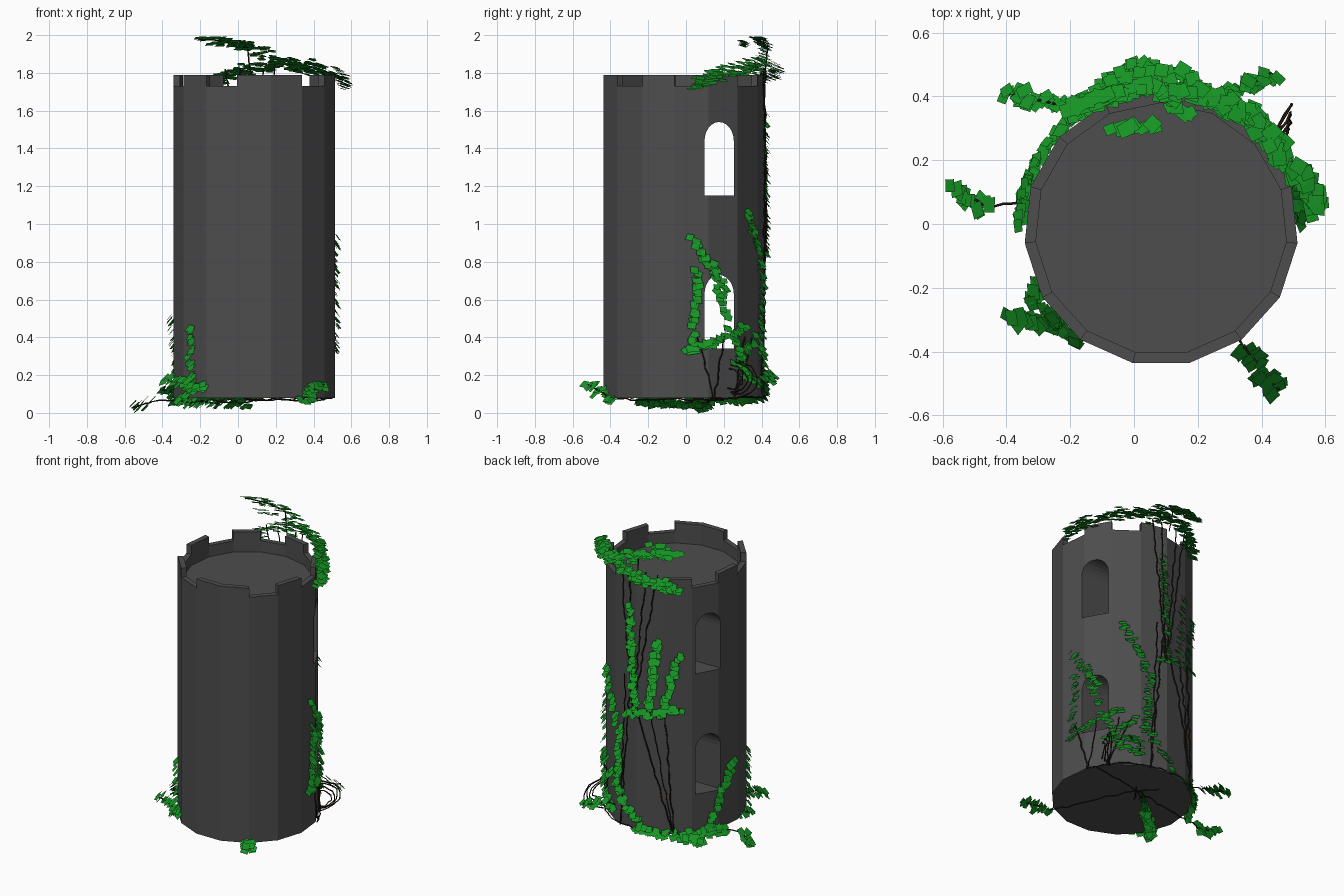
import bpy, bmesh, math, random
from mathutils import Vector, Matrix

if "Cube" in bpy.data.objects:
    bpy.data.objects.remove(bpy.data.objects["Cube"])

random.seed(4)
rnd = random.uniform
CX, CY, N = 0.085, -0.015, 15


def mat(name, rgb):
    m = bpy.data.materials.new(name)
    m.diffuse_color = (*rgb, 1)
    m.use_nodes = True
    m.node_tree.nodes["Principled BSDF"].inputs["Base Color"].default_value = m.diffuse_color
    return m


def finish(bm, name, material):
    me = bpy.data.meshes.new(name)
    bm.to_mesh(me)
    bm.free()
    ob = bpy.data.objects.new(name, me)
    bpy.context.collection.objects.link(ob)
    me.materials.append(material)
    return ob


def wall(az, z, r=0.437):
    a = math.radians(az)
    return Vector((CX + r * math.cos(a), CY + r * math.sin(a), z))


stone = mat("stone", (0.075, 0.075, 0.075))
leaf_mat = mat("leaf", (0.008, 0.30, 0.018))
bark = mat("bark", (0.02, 0.011, 0.007))

# Tower: 15-sided body, recessed roof, battlements with 7 gaps
bm = bmesh.new()


def ring(r, z):
    return [bm.verts.new(wall(90 + 24 * i, z, r)) for i in range(N)]


bot, out, inn, floor = ring(.43, .08), ring(.43, 1.73), ring(.395, 1.73), ring(.395, 1.655)
bm.faces.new(bot[::-1])
bm.faces.new(floor)
gaps = {(2 * k - 6) % N for k in range(7)}
tops = {}


def top(i):
    if i not in tops:
        tops[i] = [bm.verts.new(v.co + Vector((0, 0, .06))) for v in (out[i], inn[i])]
    return tops[i]


for i in range(N):
    j = (i + 1) % N
    bm.faces.new((bot[i], bot[j], out[j], out[i]))
    bm.faces.new((inn[i], inn[j], floor[j], floor[i]))
    if i in gaps:
        bm.faces.new((out[i], out[j], inn[j], inn[i]))
        continue
    (a, b), (c, d) = top(i), top(j)
    bm.faces.new((out[i], out[j], c, a))
    bm.faces.new((inn[j], inn[i], b, d))
    bm.faces.new((a, c, d, b))
    if (i - 1) % N in gaps:
        bm.faces.new((out[i], a, b, inn[i]))
    if j in gaps:
        bm.faces.new((out[j], inn[j], d, c))
bmesh.ops.recalc_face_normals(bm, faces=bm.faces)
tower = finish(bm, "tower", stone)

# Arched windows cut straight through from side to side
for z in (1.15, .34):
    bm = bmesh.new()
    prof = [(-1, z), (1, z)] + [(math.cos(t * math.pi / 12), z + .29 + .1 * math.sin(t * math.pi / 12))
                                for t in range(13)]
    ends = [[bm.verts.new((x, .1755 + .0775 * y, h)) for y, h in prof] for x in (-1, 1)]
    for e in ends:
        bm.faces.new(e)
    for k in range(len(prof)):
        bm.faces.new((ends[0][k - 1], ends[0][k], ends[1][k], ends[1][k - 1]))
    bmesh.ops.recalc_face_normals(bm, faces=bm.faces)
    cutter = finish(bm, "window_cutter", stone)
    cutter.hide_render = True
    mod = tower.modifiers.new("window", 'BOOLEAN')
    mod.operation, mod.solver, mod.object = 'DIFFERENCE', 'EXACT', cutter
    bpy.context.view_layer.objects.active = tower
    bpy.ops.object.modifier_apply(modifier=mod.name)
    bpy.data.objects.remove(cutter)

# Ivy leaves: tilted square cards scattered along paths
leaves = bmesh.new()


def leafy(path, spread=.018, up=.8, size=.042):
    for p in path:
        outv = Vector((p.x - CX, p.y - CY, 0)).normalized()
        side = Vector((-outv.y, outv.x, 0))
        p = p + side * rnd(-spread, spread) + outv * rnd(-.006, .014)
        p.z = min(1.985, max(.018, p.z + rnd(-spread, spread)))
        nrm = (outv + Vector((0, 0, up)) + side * rnd(-.3, .3)).normalized()
        rot = nrm.to_track_quat('Z', 'Y').to_matrix() @ Matrix.Rotation(rnd(-.5, .5), 3, 'Z')
        s = size * rnd(.8, 1.1) / 2
        corners = [p + rot @ Vector((x, y, 0)) for x, y in ((-s, -s), (s, -s), (s, s), (-s, s))]
        leaves.faces.new([leaves.verts.new(c) for c in corners])


def line(a, b, step=.013):
    n = max(2, round((b - a).length / step))
    return [a.lerp(b, k / n) for k in range(n + 1)]


def climb(a0, z0, a1, z1, step=.014):
    # path over the wall between two (angle, height) points
    n = max(2, round(math.hypot((a1 - a0) * .0075, z1 - z0) / step))
    return [wall(a0 + (a1 - a0) * k / n, z0 + (z1 - z0) * k / n) for k in range(n + 1)]


# strands on the wall: start angle, height, end angle, height
for s in ((90, .09, 165, .09), (152, .12, 177, .5), (95, .12, 68, .35),
          (80, .84, 128, .92), (90, .88, 85, 1.57), (102, .88, 110, 1.38),
          (115, .9, 127, 1.28), (70, .75, 50, 1.07), (70, .35, 74, .75)):
    leafy(climb(*s))
for s in ((6, .32, 10, .74), (6, .92, 30, .66), (22, .76, 32, .5), (4, .32, 50, .46),
          (34, .45, 50, .2), (38, .25, 62, .4), (46, .2, 66, .16),
          (221, .12, 219, .46), (214, .1, 234, .15)):
    leafy(climb(*s))

# crown: a thick arc hanging over the back battlements
for k in range(260):
    az = rnd(6, 128)
    t = math.sin(math.radians(az * 1.4))
    r = .445 + rnd(-.03, .02) + .05 * max(0, math.cos(math.radians((az - 95) * 4)))
    leafy([wall(az, 1.73 + .11 * t + rnd(-.03, .03), r)], .015, 3)
# sprays rising out of the crown
tip = Vector((-.2, .36, 1.98))
for a in ((.17, .34, 1.83), (.25, .38, 1.87)):
    mid = Vector((.05, .43, 1.94))
    leafy(line(Vector(a), mid) + line(mid, tip), .025, 3)
leafy(line(Vector((.06, .3, 1.96)), Vector((-.06, .3, 1.95))), .02, 3)

# Runners trailing off around the foot: start and end
runners = [[Vector(p) for p in pair] for pair in (
    ((-.46, .05, .06), (-.57, .1, .03)),
    ((.34, -.39, .07), (.45, -.52, .15)),
    ((-.2, -.33, .13), (-.38, -.3, .18)),
    ((-.22, .37, .1), (-.4, .41, .12)),
    ((.3, .41, .2), (.43, .47, .18)),
    ((.04, .12, .055), (-.33, -.23, .06)))]
for a, b in runners:
    leafy(line(a, b, .009), .025, 1, .045)
leafy([wall(a, .07, .44) for a in range(122, 170, 2)])
finish(leaves, "ivy_leaves", leaf_mat)

# Ivy stems: thin wandering tubes
cu = bpy.data.curves.new("ivy_stems", 'CURVE')
cu.dimensions, cu.bevel_depth, cu.bevel_resolution = '3D', .004, 0


def stem(path, wob=.007):
    sp = cu.splines.new('POLY')
    sp.points.add(len(path) - 1)
    for q, p in zip(sp.points, path):
        q.co = (*(p + Vector([rnd(-wob, wob) for _ in range(3)])), 1)


# fans of stems: root angle, height, tip height, tip angles
for az, z0, z1, tips in ((123, .08, .9, (92, 104, 116)), (88, .85, 1.82, (76, 84, 100, 110)),
                         (74, .08, 1.1, (80, 86)), (22, .08, .4, (10, 30)), (38, .08, .4, (48, 58))):
    for t in tips:
        stem(climb(az, z0, t, z1, .04))
stem(climb(20, .08, 130, .09, .04))
# roots crossing under the base to each runner
hub = Vector((.1, .14, .07))
for a, b in runners:
    stem(line(hub, a, .04) + line(a, b, .04))
stem(line(wall(30, .07), hub, .04))
# loose loops standing off the wall near the ground
for k in range(4):
    stem([wall(40 - 2 * k + 4 * math.sin(u), .18 - (.1 - .015 * k) * math.cos(u),
               .43 + (.14 - .02 * k) * math.sin(u)) for u in (math.pi * i / 8 for i in range(9))])
stem(line(wall(92, 1.78), Vector((.05, .43, 1.94)), .04) + line(mid, tip, .04))
ivy = bpy.data.objects.new("ivy_stems", cu)
bpy.context.collection.objects.link(ivy)
cu.materials.append(bark)
bpy.ops.object.select_all(action='DESELECT')
ivy.select_set(True)
bpy.context.view_layer.objects.active = ivy
bpy.ops.object.convert(target='MESH')
